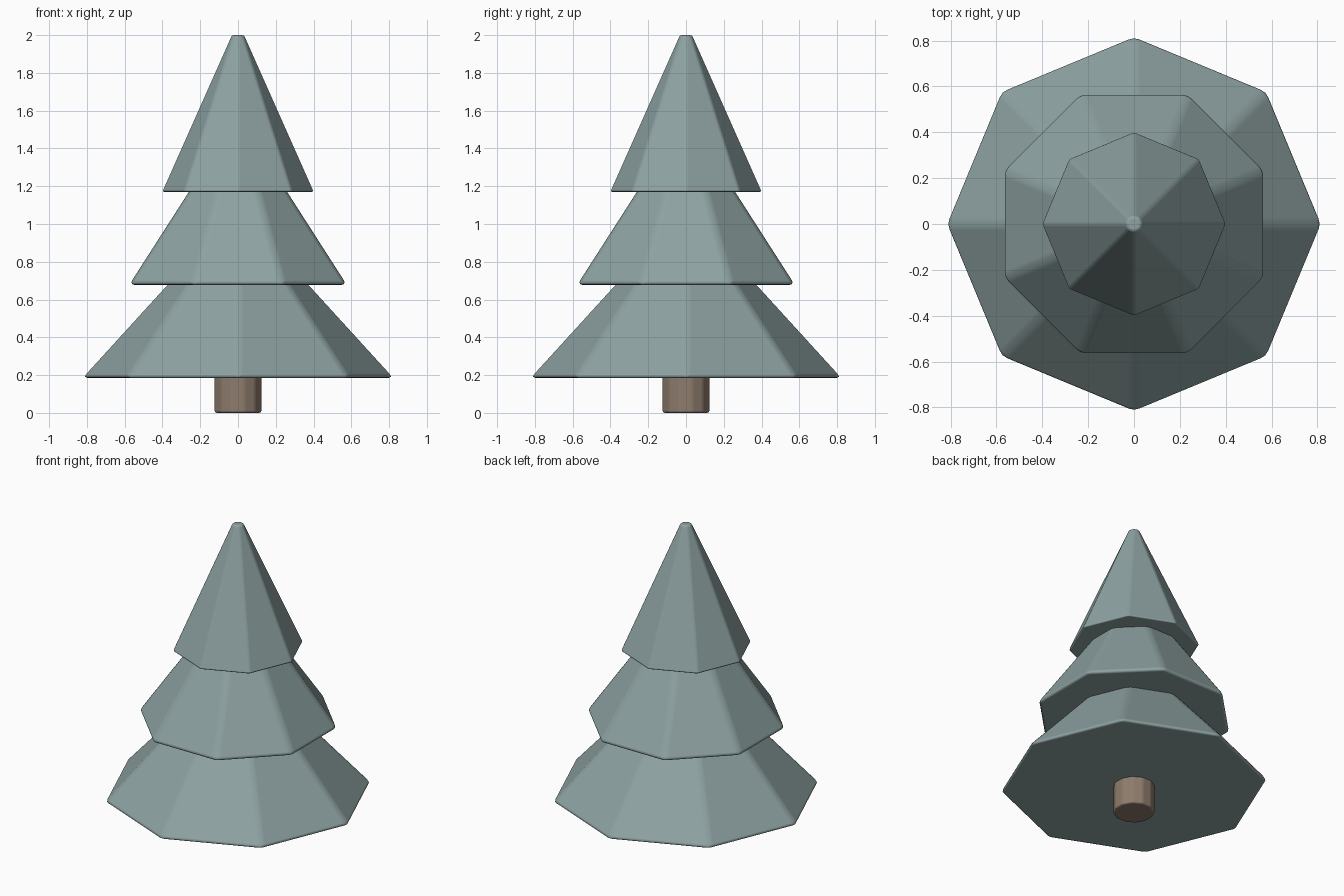
import bpy
from math import pi

if "Cube" in bpy.data.objects:
    bpy.data.objects.remove(bpy.data.objects["Cube"])


def material(name, rgb):
    m = bpy.data.materials.new(name)
    m.diffuse_color = (*rgb, 1)
    m.use_nodes = True
    m.node_tree.nodes["Principled BSDF"].inputs["Base Color"].default_value = m.diffuse_color
    return m


green = material("needles", (0.27, 0.36, 0.36))
brown = material("bark", (0.27, 0.20, 0.15))


def frustum(name, sides, r_base, r_top, z0, z1, turn, bevel, mat):
    """Faceted cone section with softly bevelled edges."""
    bpy.ops.mesh.primitive_cone_add(vertices=sides, radius1=r_base, radius2=r_top,
                                    depth=z1 - z0, location=(0, 0, (z0 + z1) / 2),
                                    rotation=(0, 0, turn))
    ob = bpy.context.object
    ob.name = name
    ob.data.materials.append(mat)
    bpy.ops.object.shade_smooth()
    b = ob.modifiers.new("soft_edges", 'BEVEL')
    b.width = bevel
    b.segments = 3
    b.limit_method = 'ANGLE'
    b.angle_limit = 0.15
    b.harden_normals = True
    return ob


# Trunk
frustum("trunk", 12, 0.128, 0.128, 0.0, 0.30, pi / 12, 0.012, brown)

# Three octagonal branch tiers, the middle one turned by half a side
frustum("lower_branches", 8, 0.830, 0.132, 0.185, 0.95, 0, 0.03, green)
frustum("middle_branches", 8, 0.624, 0.122, 0.677, 1.40, pi / 8, 0.03, green)
frustum("top_branches", 8, 0.404, 0.035, 1.17, 2.0, 0, 0.013, green)
